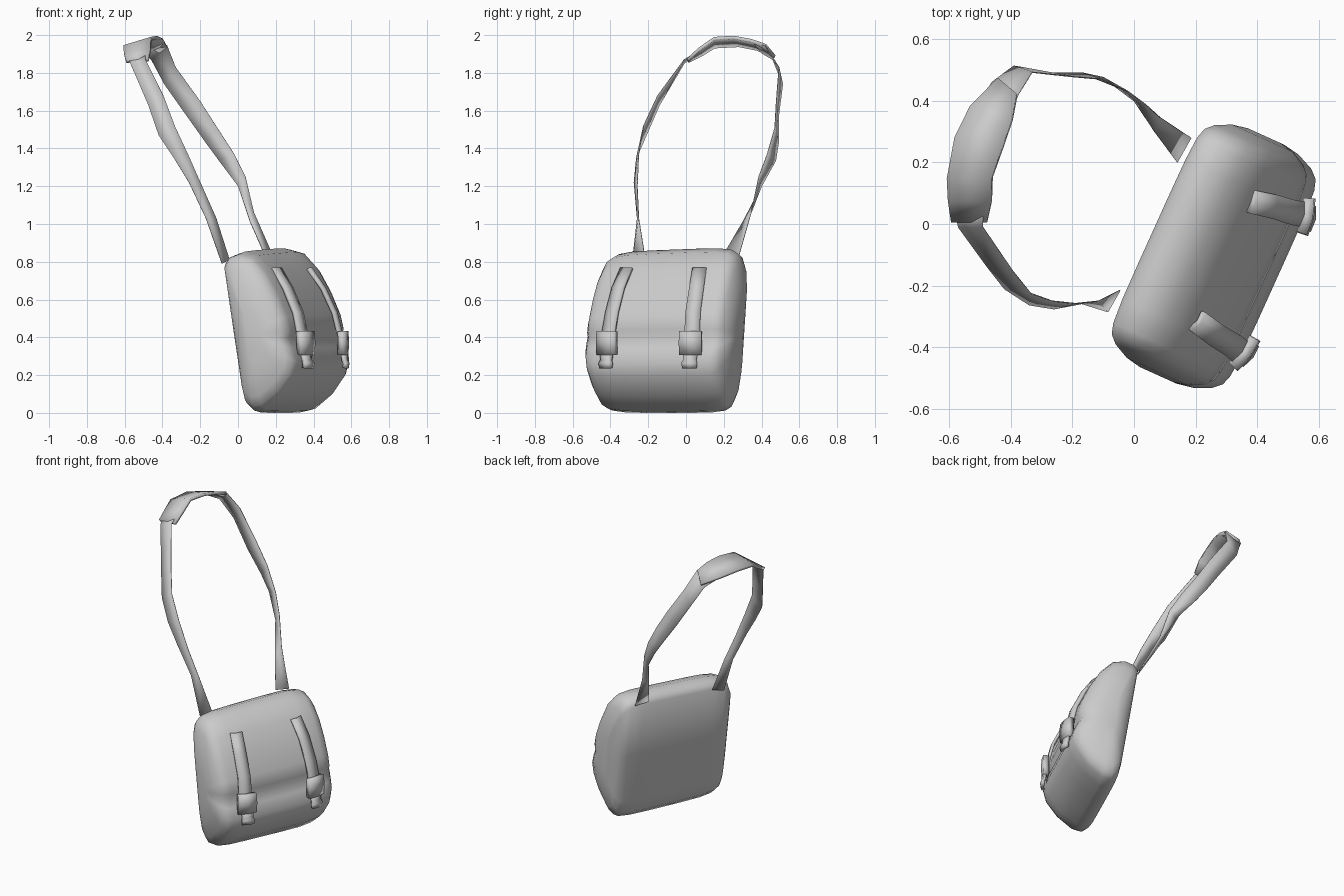
import bpy, bmesh
from mathutils import Vector

cube = bpy.data.objects.get("Cube")
if cube:
    bpy.data.objects.remove(cube, do_unlink=True)

# One plain grey for everything
grey = bpy.data.materials.new("plain grey")
grey.use_nodes = True
colour = (0.6, 0.6, 0.6, 1)
grey.diffuse_color = colour
bsdf = next(n for n in grey.node_tree.nodes if n.type == 'BSDF_PRINCIPLED')
bsdf.inputs["Base Color"].default_value = colour

# Bag axes: u runs along its width, v points out of its front panel
W = Vector((0.412, 0.911, 0))
N = Vector((0.911, -0.412, 0))


def bag(u, v, z):
    return W * u + N * v + Vector((0, 0, z))


def loft(name, rings, closed=False, thickness=0, angle=60):
    """Skin a list of point rows; closed rows get end caps."""
    bm = bmesh.new()
    rows = [[bm.verts.new(p) for p in ring] for ring in rings]
    n = len(rows[0])
    for a, b in zip(rows, rows[1:]):
        for i in range(n if closed else n - 1):
            j = (i + 1) % n
            bm.faces.new((a[i], a[j], b[j], b[i]))
    if closed:
        bm.faces.new(rows[0])
        bm.faces.new(rows[-1])
    bmesh.ops.recalc_face_normals(bm, faces=bm.faces)
    mesh = bpy.data.meshes.new(name)
    bm.to_mesh(mesh)
    bm.free()
    obj = bpy.data.objects.new(name, mesh)
    bpy.context.collection.objects.link(obj)
    mesh.materials.append(grey)
    if thickness:
        mod = obj.modifiers.new("thickness", 'SOLIDIFY')
        mod.thickness = thickness
        mod.offset = 0
    bpy.ops.object.select_all(action='DESELECT')
    obj.select_set(True)
    bpy.context.view_layer.objects.active = obj
    bpy.ops.object.shade_smooth_by_angle(angle=angle * 3.14159 / 180)
    return obj


# Bag body: side profile (v, z) with a flap crease, swept across the width
profile = [(.065, .81), (.09, .845), (.15, .865), (.23, .845), (.31, .765),
           (.38, .65), (.44, .52), (.46, .44), (.445, .40), (.472, .345),
           (.495, .27), (.475, .19), (.40, .09), (.30, .012), (.24, 0),
           (.195, .04), (.175, .12), (.12, .46)]
half = [(.12, 1), (.25, .995), (.33, .97), (.365, .92), (.39, .8), (.415, .55), (.425, .3)]
stations = [(-u, s) for u, s in reversed(half)] + half
rings = []
for u, s in stations:
    ring = []
    for v, z in profile:
        z2 = .42 + (z - .42) * s
        ring.append(bag(u + .01, .27 + (v - .27) * s, z2 + .04 * u * z2))
    rings.append(ring)
loft("bag_body", rings, closed=True, angle=80)

# Shoulder strap: outer and inner edge points of each ribbon
strap_front = [((-.085, -.285, .79), (-.045, -.215, .81)),
               ((-.17, -.258, 1.03), (-.115, -.25, 1.03)),
               ((-.26, -.275, 1.22), (-.19, -.258, 1.2)),
               ((-.34, -.262, 1.35), (-.265, -.25, 1.37)),
               ((-.42, -.21, 1.47), (-.335, -.225, 1.52)),
               ((-.475, -.14, 1.63), (-.395, -.15, 1.68)),
               ((-.57, -.01, 1.85), (-.49, -.01, 1.87)),
               ((-.58, .04, 1.885), (-.49, .04, 1.90))]
strap_rear = [((-.50, .40, 1.905), (-.40, .36, 1.955)),
              ((-.46, .46, 1.87), (-.375, .42, 1.945)),
              ((-.39, .512, 1.74), (-.33, .492, 1.83)),
              ((-.27, .49, 1.57), (-.2, .478, 1.65)),
              ((-.17, .49, 1.43), (-.11, .47, 1.51)),
              ((-.10, .475, 1.335), (-.02, .43, 1.37)),
              ((0, .40, 1.2), (.04, .385, 1.25)),
              ((.065, .30, 1.01), (.085, .345, 1.06)),
              ((.14, .20, .84), (.185, .28, .83))]
shoulder_pad = [((-.592, .01, 1.86), (-.475, .01, 1.868)),
                ((-.602, .08, 1.895), (-.462, .07, 1.925)),
                ((-.605, .15, 1.938), (-.46, .15, 1.982)),
                ((-.58, .28, 1.945), (-.425, .25, 1.988)),
                ((-.53, .38, 1.925), (-.395, .34, 1.972)),
                ((-.44, .47, 1.885), (-.38, .42, 1.945))]
loft("shoulder_strap_front", strap_front, thickness=.004)
loft("shoulder_strap_rear", strap_rear, thickness=.004)
loft("shoulder_pad", shoulder_pad, thickness=.018)


def band(name, path, side, thickness):
    """Crowned strip on the front panel; path rows are (u, v, z, half width)."""
    rings = []
    for u, v, z, w in path:
        rings.append([bag(u + a, v - .23 * a * side - drop, z)
                      for a, drop in ((-w, .008), (0, 0), (w, .008))])
    return loft(name, rings, thickness=thickness, angle=50)


# Closure straps with buckle sleeves and loose tips, one on each side
for side, label in ((-1, "right"), (1, "left")):
    u0, u1 = .01 + side * .212, .01 + side * .243
    um = (u0 + u1) / 2
    band("closure_strap_" + label,
         [(u0, .322, .765, .036), (um, .395, .66, .037), (um + side * .008, .458, .53, .038),
          (u1, .485, .42, .039), (u1, .49, .32, .039)], side, .018)
    band("buckle_" + label,
         [(u1, .503, .432, .056), (u1, .507, .37, .058), (u1, .503, .308, .056)], side, .036)
    band("strap_tip_" + label,
         [(u1, .51, .315, .038), (u1, .512, .28, .032), (u1, .522, .262, .04),
          (u1, .518, .237, .036)], side, .02)
